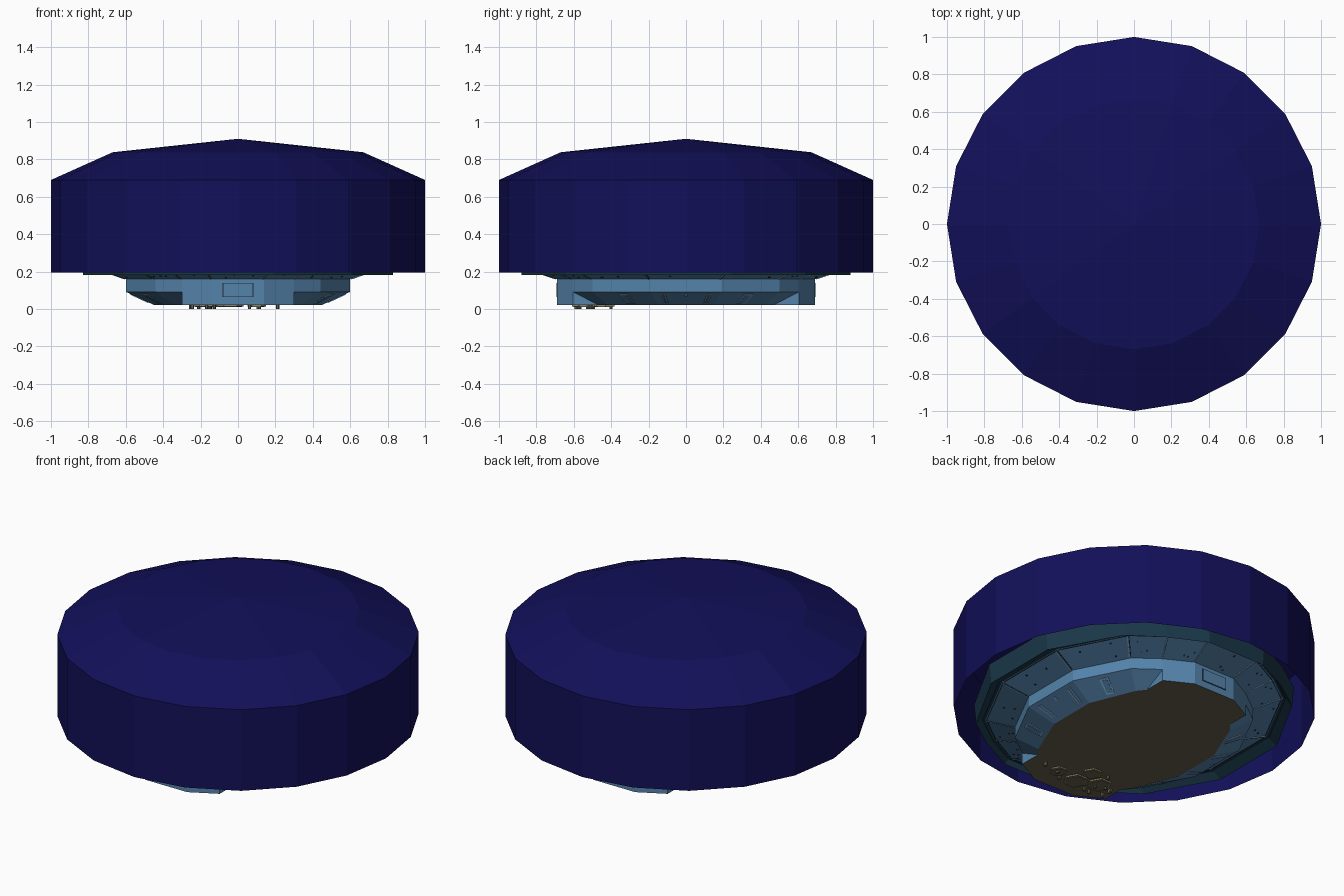
import bpy, bmesh, math, random
from mathutils import Vector

random.seed(4)
cube = bpy.data.objects.get("Cube")
if cube:
    bpy.data.objects.remove(cube, do_unlink=True)


def material(name, r, g, b):
    m = bpy.data.materials.new(name)
    m.use_nodes = True
    m.diffuse_color = (r, g, b, 1)
    m.node_tree.nodes["Principled BSDF"].inputs["Base Color"].default_value = (r, g, b, 1)
    return m


night = material("night blue", .006, .005, .1)
steel = material("steel blue", .09, .23, .41)
pale = material("pale steel", .2, .4, .64)
teal = material("dark teal", .01, .038, .065)
olive = material("olive floor", .13, .115, .07)
tan = material("tan trim", .3, .25, .12)
dark = material("dark seam", .012, .02, .035)


def finish(name, bm, mat):
    bmesh.ops.remove_doubles(bm, verts=bm.verts, dist=.0005)
    bmesh.ops.recalc_face_normals(bm, faces=bm.faces)
    mesh = bpy.data.meshes.new(name)
    bm.to_mesh(mesh)
    bm.free()
    mesh.materials.append(mat)
    obj = bpy.data.objects.new(name, mesh)
    bpy.context.collection.objects.link(obj)
    return obj


def ring(quarter, z):
    """Mirror a quarter outline (from +y to +x) into a closed ring."""
    back = quarter[::-1]
    pts = quarter + [(x, -y) for x, y in back]
    pts += [(-x, -y) for x, y in quarter] + [(-x, y) for x, y in back]
    return [Vector((x, y, z)) for x, y in pts]


def quads(low, high):
    n = len(low)
    return [(low[i], low[(i + 1) % n], high[(i + 1) % n], high[i]) for i in range(n)]


def loft(name, rings, mat):
    bm = bmesh.new()
    for low, high in zip(rings, rings[1:]):
        for quad in quads(low, high):
            pts = []
            for p in quad:
                if all((p - q).length > .0005 for q in pts):
                    pts.append(p)
            if len(pts) > 2:
                bm.faces.new([bm.verts.new(p) for p in pts])
    return finish(name, bm, mat)


def plates(name, items, mat, thick=.004):
    """Thin plates on quads; each item is (quad, u0, u1, v0, v1)."""
    bm = bmesh.new()
    for (a, b, c, d), u0, u1, v0, v1 in items:
        pts = [a.lerp(b, u).lerp(d.lerp(c, u), v)
               for u, v in ((u0, v0), (u1, v0), (u1, v1), (u0, v1))]
        n = (pts[1] - pts[0]).cross(pts[3] - pts[0]).normalized()
        if n.dot(pts[0] - Vector((0, 0, .4))) < 0:
            n = -n
        base = [bm.verts.new(p) for p in pts]
        face = [bm.verts.new(p + n * thick) for p in pts]
        bm.faces.new(face)
        for i in range(4):
            j = (i + 1) % 4
            bm.faces.new((base[i], base[j], face[j], face[i]))
    return finish(name, bm, mat)


# Sky dome: open underneath, twenty flat sides
def circle(r, z, n=20):
    return [Vector((r * math.cos(math.tau * i / n), r * math.sin(math.tau * i / n), z))
            for i in range(n)]


loft("sky_dome", [circle(1, .195), circle(1, .69), circle(.67, .838), circle(0, .91)], night)

# Arena outlines, a quarter of each
wall_q = [(.14, .69), (.3, .605), (.3, .605), (.44, .5), (.6, .19)]
floor_q = [(.14, .69), (.3, .605), (.3, .47), (.34, .42), (.45, .15)]


def scaled(sx, sy):
    return [(x * sx, y * sy) for x, y in wall_q]


floor = ring(floor_q, .022)
wall_low = ring(wall_q, .092)
wall_top = ring(wall_q, .16)
flare_top = ring(scaled(1.26, 1.24), .215)
lip_in = ring(scaled(1.29, 1.255), .215)
lip_low = ring(scaled(1.38, 1.275), .182)
lip_top = ring(scaled(1.4, 1.285), .3)

# Floor slab, seen from below and from inside
bm = bmesh.new()
outline = [bm.verts.new(p) for p in floor]
bm.faces.new(outline)
finish("arena_floor", bm, olive)

# Sloped skirt with the two full-height gate walls, upright band, flared stand
loft("arena_skirt", [floor, wall_low], steel)
loft("arena_band", [wall_low, wall_top], steel)
loft("arena_flare", [wall_top, flare_top], steel)
loft("outer_rim", [flare_top, lip_in, lip_low, lip_top], teal)

# Panels on the skirt
bars, frames, inner = [], [], []
for quad in quads(floor, wall_low):
    a, b, c, d = quad
    width, high = (d - c).length, abs(d.x + c.x) / 2
    if width < .2 or high < .32:
        continue
    if high > .55:      # long side facets
        for u in (.12, .8):
            bars += [(quad, u, u + .03, .2, .85), (quad, u + .05, u + .08, .2, .85)]
        frames.append((quad, .48, .52, .7, .85))
    else:               # diagonal facets
        frames.append((quad, .42, .58, .15, .85))
        inner.append((quad, .45, .55, .22, .78))
plates("skirt_bars", bars, pale)
plates("skirt_frames", frames, pale)
plates("skirt_frame_panels", inner, steel, .006)

# Gate doors
doors, door_panels = [], []
for quad in quads(floor, wall_top):
    a, b, c, d = quad
    if abs(a.y) > .68 and abs(b.y) > .68:
        doors.append((quad, .2, .8, .3, .85))
        door_panels.append((quad, .22, .78, .33, .82))
plates("gate_door_frames", doors, dark, .002)
plates("gate_doors", door_panels, steel, .003)

# Seams, ribs and small vents on the flare
seams, ribs, vents = [], [], []
for quad in quads(wall_top, flare_top):
    if (quad[0] - quad[1]).length < .1:
        continue
    seams.append((quad, 0, .012, .05, .95))
    seams.append((quad, .02, .98, .94, .97))
    ribs.append((quad, .015, .035, .05, .95))
    for k in range(3):
        u, v = random.uniform(.1, .85), random.uniform(.1, .8)
        vents.append((quad, u, u + .025, v, v + .06))
plates("flare_seams", seams, dark, .002)
plates("flare_ribs", ribs, pale)
plates("flare_vents", vents, dark, .003)


# Hexagonal pads and studs under the front gate
def prism(bm, x, y, r, z0, z1, sides=6):
    low, high = [[bm.verts.new(p + Vector((x, y, 0))) for p in circle(r, z, sides)]
                 for z in (z0, z1)]
    bm.faces.new(low)
    for i in range(sides):
        j = (i + 1) % sides
        bm.faces.new((low[i], low[j], high[j], high[i]))


pads = [(-.17, -.5, .07), (-.04, -.55, .07), (-.06, -.43, .055), (.1, -.53, .05)]
trim, tops, studs = bmesh.new(), bmesh.new(), bmesh.new()
for x, y, r in pads:
    prism(trim, x, y, r, .014, .022)
    prism(tops, x, y, r * .86, .011, .022)
for i in range(14):
    prism(studs, random.uniform(-.27, .22), random.uniform(-.6, -.4), .009, 0, .022)
finish("pad_trim", trim, tan)
finish("pad_tops", tops, olive)
finish("floor_studs", studs, olive)
